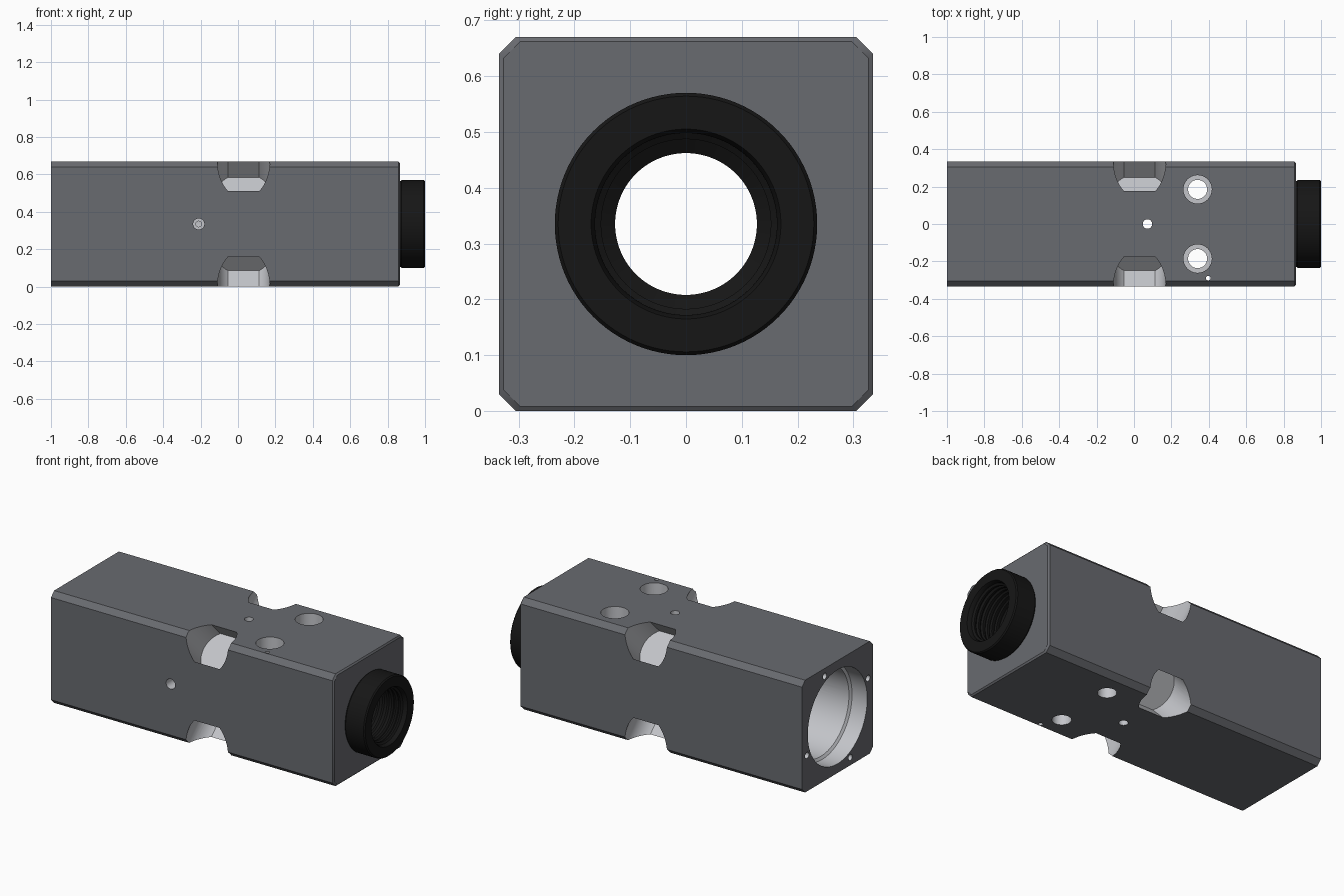
import bpy, bmesh, math
from mathutils import Vector

if "Cube" in bpy.data.objects:
    bpy.data.objects.remove(bpy.data.objects["Cube"])

CZ = 0.335  # height of the central axis


def material(name, rgb):
    m = bpy.data.materials.new(name)
    m.diffuse_color = (*rgb, 1)
    m.use_nodes = True
    m.node_tree.nodes["Principled BSDF"].inputs["Base Color"].default_value = m.diffuse_color
    return m


DARK = material("dark_anodised", (0.14, 0.145, 0.16))
BARE = material("bare_metal", (0.55, 0.56, 0.59))
BLACK = material("black_plastic", (0.008, 0.008, 0.008))


def finish(name, bm, mat):
    bmesh.ops.recalc_face_normals(bm, faces=bm.faces)
    mesh = bpy.data.meshes.new(name)
    bm.to_mesh(mesh)
    bm.free()
    ob = bpy.data.objects.new(name, mesh)
    bpy.context.collection.objects.link(ob)
    mesh.materials.append(mat)
    return ob


def loft(name, rings, mat, closed=False):
    """Skin a list of equal-length point rings, capped or joined end to start."""
    bm = bmesh.new()
    vs = [[bm.verts.new(p) for p in ring] for ring in rings]
    n = len(vs[0])
    for a, b in list(zip(vs, vs[1:])) + ([(vs[-1], vs[0])] if closed else []):
        for i in range(n):
            j = (i + 1) % n
            bm.faces.new((a[i], a[j], b[j], b[i]))
    if not closed:
        bm.faces.new(vs[0])
        bm.faces.new(vs[-1])
    return finish(name, bm, mat)


def lathe(name, profile, mat, closed=False, n=96):
    """Turn an (x, radius) profile around the central axis."""
    ang = [2 * math.pi * i / n for i in range(n)]
    return loft(name, [[(x, r * math.cos(a), CZ + r * math.sin(a)) for a in ang]
                       for x, r in profile], mat, closed)


def rod(name, start, end, r, mat=BARE, n=40):
    """Cylinder between two points."""
    a, b = Vector(start), Vector(end)
    bm = bmesh.new()
    bmesh.ops.create_cone(bm, cap_ends=True, segments=n, radius1=r, radius2=r,
                          depth=(b - a).length)
    rot = (b - a).to_track_quat('Z', 'Y')
    for v in bm.verts:
        v.co = rot @ v.co + (a + b) / 2
    return finish(name, bm, mat)


def smooth(ob):
    bpy.ops.object.select_all(action='DESELECT')
    ob.select_set(True)
    bpy.context.view_layer.objects.active = ob
    bpy.ops.object.shade_smooth_by_angle(angle=math.radians(30))


# Housing block: chamfered square bar with a small bevel on the right end
h, c = 0.335, 0.03
octagon = [(h, h - c), (h - c, h), (c - h, h), (-h, h - c),
           (-h, c - h), (c - h, -h), (h - c, -h), (h, c - h)]
body = loft("housing_block", [[(x, y * s, CZ + z * s) for y, z in octagon]
                              for x, s in ((-1, 1), (0.857, 1), (0.865, 0.975))], DARK)

cutters = []
# Stepped central bore, wide at the left and seating the collar at the right
cutters.append(lathe("bore_cut", [(-1.1, 0.28), (-0.9, 0.28), (-0.89, 0.265), (-0.3, 0.265),
                                  (-0.3, 0.127), (0.55, 0.127), (0.55, 0.19),
                                  (0.95, 0.19)], BARE))

# Diagonal wrench pockets and long bolt holes at the four corners
for sy in (-1, 1):
    for sz in (-1, 1):
        out = Vector((0, sy, sz)).normalized()
        side = Vector((0, sy, -sz)).normalized()
        base = Vector((0.03, 0, CZ))
        rings = []
        for w in (0.24, 0.6):
            ring = []
            lim = math.asin(0.113 / 0.14)
            for k in (0, 1):
                for i in range(21):
                    a = k * math.pi - lim + 2 * lim * i / 20
                    ring.append(base + out * w + side * 0.14 * math.sin(a)
                                + Vector((0.14 * math.cos(a), 0, 0)))
            rings.append(ring)
        cutters.append(loft("pocket_cut", rings, BARE))
        y, z = sy * 0.256, CZ + sz * 0.256
        cutters.append(rod("bolt_cut", (-1.1, y, z), (0.0, y, z), 0.064))

# Small dowel holes on the left end, a quarter turn apart
for y, z in ((0.12, 0.288), (0.288, -0.12), (-0.12, -0.288), (-0.288, 0.12)):
    cutters.append(rod("dowel_cut", (-1.1, y, CZ + z), (-0.85, y, CZ + z), 0.018))

# Counterbored vertical mounting holes
for y in (-0.185, 0.185):
    cutters.append(rod("mount_cut", (0.34, y, -0.1), (0.34, y, 0.8), 0.051))
    cutters.append(rod("counterbore_cut", (0.34, y, 0.59), (0.34, y, 0.8), 0.076))

# Small vertical holes
cutters.append(rod("vent_cut", (0.072, 0, -0.1), (0.072, 0, 0.8), 0.025))
cutters.append(rod("pin_cut", (0.397, -0.29, -0.1), (0.397, -0.29, 0.8), 0.012))

# Cross holes through front and back
cutters.append(rod("cross_cut", (0.397, -0.5, 0.592), (0.397, 0.5, 0.592), 0.027))
cutters.append(rod("plug_cut", (0.7, -0.5, 0.567), (0.7, 0.5, 0.567), 0.042))

# Screw holes on the front centre line, stepped down where a dot shows
for x, r_in, depth in ((-0.66, 0.03, -0.2), (-0.21, 0.015, -0.05), (0.7, 0.015, -0.15)):
    cutters.append(rod("screw_cut", (x, -0.5, CZ), (x, -0.25, CZ), 0.03))
    cutters.append(rod("screw_core_cut", (x, -0.5, CZ), (x, depth, CZ), r_in))

for cut in cutters:
    mod = body.modifiers.new("cut", 'BOOLEAN')
    mod.operation = 'DIFFERENCE'
    mod.solver = 'EXACT'
    mod.material_mode = 'TRANSFER'
    mod.object = cut
    bpy.context.view_layer.objects.active = body
    bpy.ops.object.modifier_apply(modifier=mod.name)
    bpy.data.objects.remove(cut)
smooth(body)

# Threaded black collar
thread = []
for i in range(9):
    x = 0.975 - i * 0.03
    thread += [(x, 0.163 - i * 0.001), (x - 0.008, 0.152), (x - 0.018, 0.152)]
profile = [(0.56, 0.186), (0.866, 0.186), (0.866, 0.228), (0.875, 0.235), (0.993, 0.235),
           (1.0, 0.229), (1.0, 0.17), (0.985, 0.163)] + thread + [(0.7, 0.127), (0.56, 0.127)]
smooth(lathe("threaded_collar", profile, BLACK, closed=True))

# Black plug deep inside the cross hole
smooth(rod("black_plug", (0.7, -0.28, 0.567), (0.7, 0.2, 0.567), 0.0415, BLACK))
